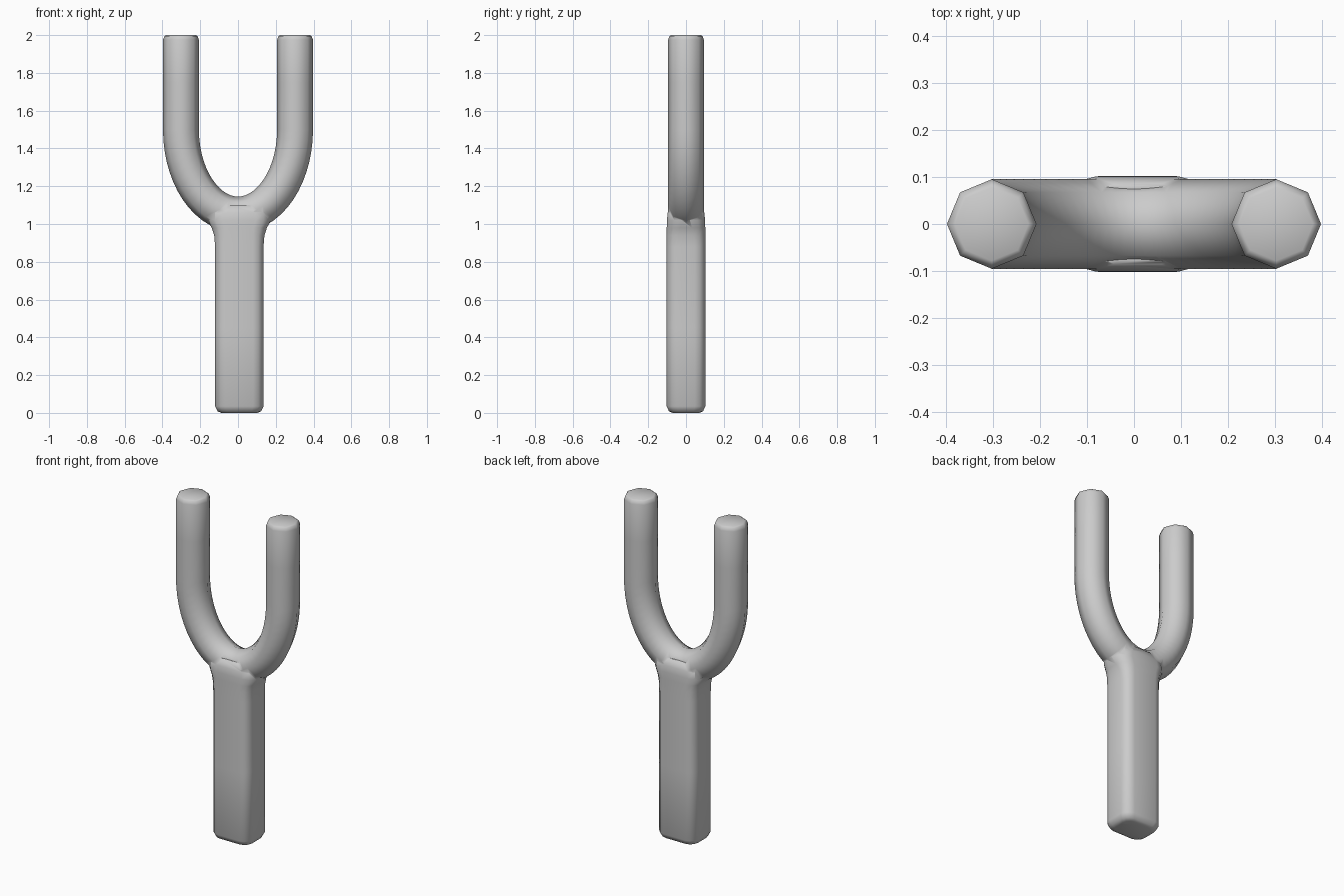
import bpy, bmesh
from math import sin, cos, pi
from mathutils import Vector

cube = bpy.data.objects.get("Cube")
if cube:
    bpy.data.objects.remove(cube, do_unlink=True)

grey = bpy.data.materials.new("plain grey")
grey.use_nodes = True
grey.diffuse_color = (0.6, 0.6, 0.6, 1)
grey.node_tree.nodes["Principled BSDF"].inputs["Base Color"].default_value = (0.6, 0.6, 0.6, 1)


def loft(name, rings):
    """Skin a closed tube through equal-sized rings of points."""
    bm = bmesh.new()
    loops = [[bm.verts.new(p) for p in ring] for ring in rings]
    n = len(loops[0])
    for a, b in zip(loops, loops[1:]):
        for i in range(n):
            j = (i + 1) % n
            bm.faces.new((a[i], a[j], b[j], b[i]))
    bm.faces.new(loops[0])
    bm.faces.new(loops[-1])
    bmesh.ops.recalc_face_normals(bm, faces=bm.faces)
    mesh = bpy.data.meshes.new(name)
    bm.to_mesh(mesh)
    bm.free()
    mesh.materials.append(grey)
    obj = bpy.data.objects.new(name, mesh)
    bpy.context.collection.objects.link(obj)
    return obj


def tube_ring(centre, normal, radius, sides=8):
    depth = Vector((0, 1, 0))
    return [centre + radius * (cos(a) * normal + sin(a) * depth)
            for a in (2 * pi * i / sides for i in range(sides))]


def rounded_ring(z, half_w, half_d, r, steps=4):
    ring = []
    for q, (sx, sy) in enumerate(((1, 1), (-1, 1), (-1, -1), (1, -1))):
        for i in range(steps):
            a = pi / 2 * (q + i / (steps - 1))
            ring.append(Vector((0.007 + sx * (half_w - r) + r * cos(a),
                                sy * (half_d - r) + r * sin(a), z)))
    return ring


# Forked prongs: one eight-sided tube bent into a U, with softened tips
SPAN, DROP, BEND, R = 0.302, 0.45, 1.5, 0.095
right, left = Vector((-1, 0, 0)), Vector((1, 0, 0))
tips = [(2.0, 0.078), (1.994, 0.088), (1.975, R), (1.75, R)]
rings = [tube_ring(Vector((-SPAN, 0, z)), right, r) for z, r in tips]
STEPS = 28
for i in range(STEPS + 1):
    a = pi + pi * i / STEPS
    centre = Vector((SPAN * cos(a), 0, BEND + DROP * sin(a)))
    rings.append(tube_ring(centre, Vector((DROP * cos(a), 0, SPAN * sin(a))).normalized(), R))
rings += [tube_ring(Vector((SPAN, 0, z)), left, r) for z, r in reversed(tips)]
fork = loft("fork", rings)

# Handle: rounded bar that flares into the fork
profile = [(0.0, 0.095, 0.07, 0.045), (0.008, 0.115, 0.09, 0.05), (0.035, 0.128, 0.102, 0.055),
           (0.45, 0.128, 0.102, 0.055), (0.88, 0.128, 0.102, 0.055), (0.94, 0.133, 0.102, 0.06),
           (0.98, 0.146, 0.102, 0.07), (1.02, 0.168, 0.101, 0.08), (1.06, 0.17, 0.097, 0.085),
           (1.1, 0.13, 0.085, 0.08)]
handle = loft("handle", [rounded_ring(*p) for p in profile])

# Fuse both parts into one smooth body
union = handle.modifiers.new("fuse", 'BOOLEAN')
union.operation = 'UNION'
union.solver = 'EXACT'
union.object = fork
bpy.ops.object.select_all(action='DESELECT')
bpy.context.view_layer.objects.active = handle
handle.select_set(True)
bpy.ops.object.modifier_apply(modifier=union.name)
bpy.data.objects.remove(fork, do_unlink=True)
handle.name = "forked_handle"
bpy.ops.object.shade_smooth_by_angle(angle=1.1)
